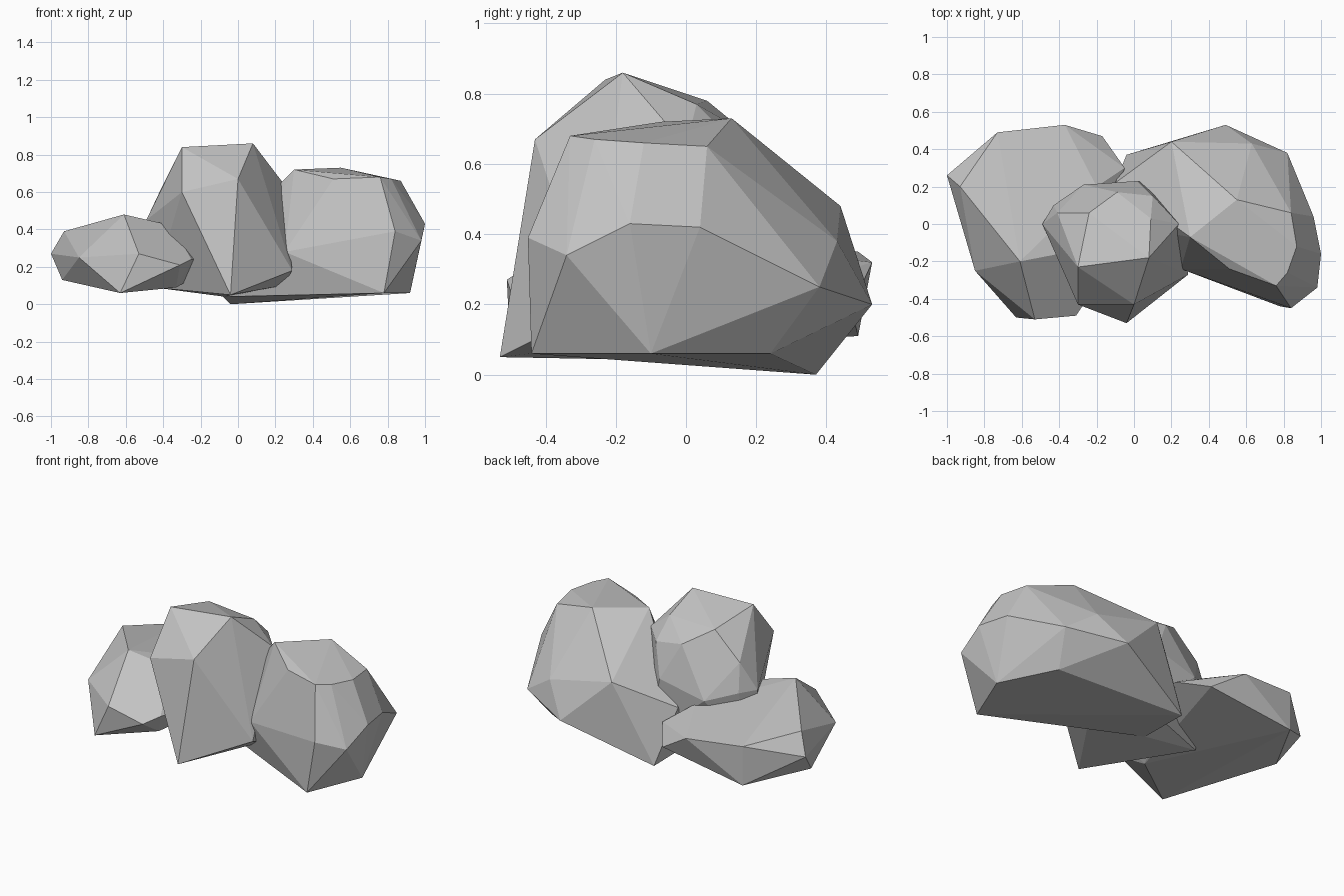
import bpy
import bmesh
from math import radians

# Remove only the default object
default_cube = bpy.data.objects.get("Cube")
if default_cube:
    bpy.data.objects.remove(default_cube, do_unlink=True)


def make_material(name, colour):
    """Create one flat matte material."""
    material = bpy.data.materials.new(name)
    material.use_nodes = True
    material.diffuse_color = colour
    shader = material.node_tree.nodes["Principled BSDF"]
    shader.inputs["Base Color"].default_value = colour
    shader.inputs["Roughness"].default_value = 0.9
    return material


def make_boulder(name, corners, material):
    """Wrap a handful of corner points in a faceted convex stone."""
    bm = bmesh.new()
    for corner in corners:
        bm.verts.new(corner)
    hull = bmesh.ops.convex_hull(bm, input=bm.verts[:])
    unused = [v for v in hull["geom_interior"] if isinstance(v, bmesh.types.BMVert)]
    bmesh.ops.delete(bm, geom=list(set(unused)), context="VERTS")

    # Merge nearly level triangles into broad facets
    bmesh.ops.dissolve_limit(bm, angle_limit=radians(4), verts=bm.verts[:], edges=bm.edges[:])
    bmesh.ops.recalc_face_normals(bm, faces=bm.faces[:])
    for face in bm.faces:
        face.smooth = False

    mesh = bpy.data.meshes.new(name)
    bm.to_mesh(mesh)
    bm.free()
    mesh.materials.append(material)
    boulder = bpy.data.objects.new(name, mesh)
    bpy.context.scene.collection.objects.link(boulder)
    return boulder


stone_grey = make_material("stone_grey", (0.55, 0.55, 0.55, 1))

# Low boulder: crown, outer rim, then underside
low_crown = [
    (-.61, -.2, .48), (-.35, -.15, .42), (-.2, .2, .36), (-.93, .2, .39),
    (-.73, .49, .35),
]
low_rim = [
    (-1, .26, .27), (-.37, .53, .32), (-.17, .47, .19), (-.05, .3, .25),
    (-.85, -.25, .25), (-.53, -.51, .27), (-.25, -.4, .24), (-.31, -.49, .21),
]
low_base = [
    (-.94, .12, .13), (-.73, .49, .11), (-.63, -.5, .06), (-.33, -.3, .09),
]
make_boulder("low_boulder", low_crown + low_rim + low_base, stone_grey)

# Tall boulder: crown, shoulders, then underside
tall_crown = [
    (-.3, -.23, .84), (.08, -.18, .86), (.09, .03, .77), (-.24, .06, .78),
    (-.09, .17, .69),
]
tall_shoulders = [
    (0, -.43, .67), (-.3, -.43, .6), (-.41, .06, .62), (-.49, 0, .45),
    (-.43, .1, .45), (-.27, .21, .4), (.02, .23, .47), (.1, .15, .65),
    (.24, 0, .65), (.25, -.15, .3),
]
tall_base = [
    (-.04, -.53, .05), (.29, -.27, .18), (.24, -.1, .1), (-.45, 0, .09),
    (-.07, 0, .04), (.1, .2, .1),
]
make_boulder("tall_boulder", tall_crown + tall_shoulders + tall_base, stone_grey)

# Broad boulder: crown, sides, then underside
broad_crown = [
    (.3, -.07, .72), (.55, .13, .73), (.84, .06, .65), (.87, -.12, .66),
    (.82, -.26, .67), (.76, -.33, .68), (.51, -.24, .67),
]
broad_sides = [
    (.84, -.45, .39), (.98, -.34, .34), (1, -.16, .43), (.96, .04, .42),
    (.82, .38, .25), (.49, .53, .2), (.2, .44, .48), (.63, .43, .38),
    (-.1, .22, .32), (.25, -.24, .28),
]
broad_base = [
    (.78, -.44, .06), (.92, -.1, .06), (.75, .24, .06), (-.04, .37, 0),
    (-.08, 0, .04),
]
make_boulder("broad_boulder", broad_crown + broad_sides + broad_base, stone_grey)
